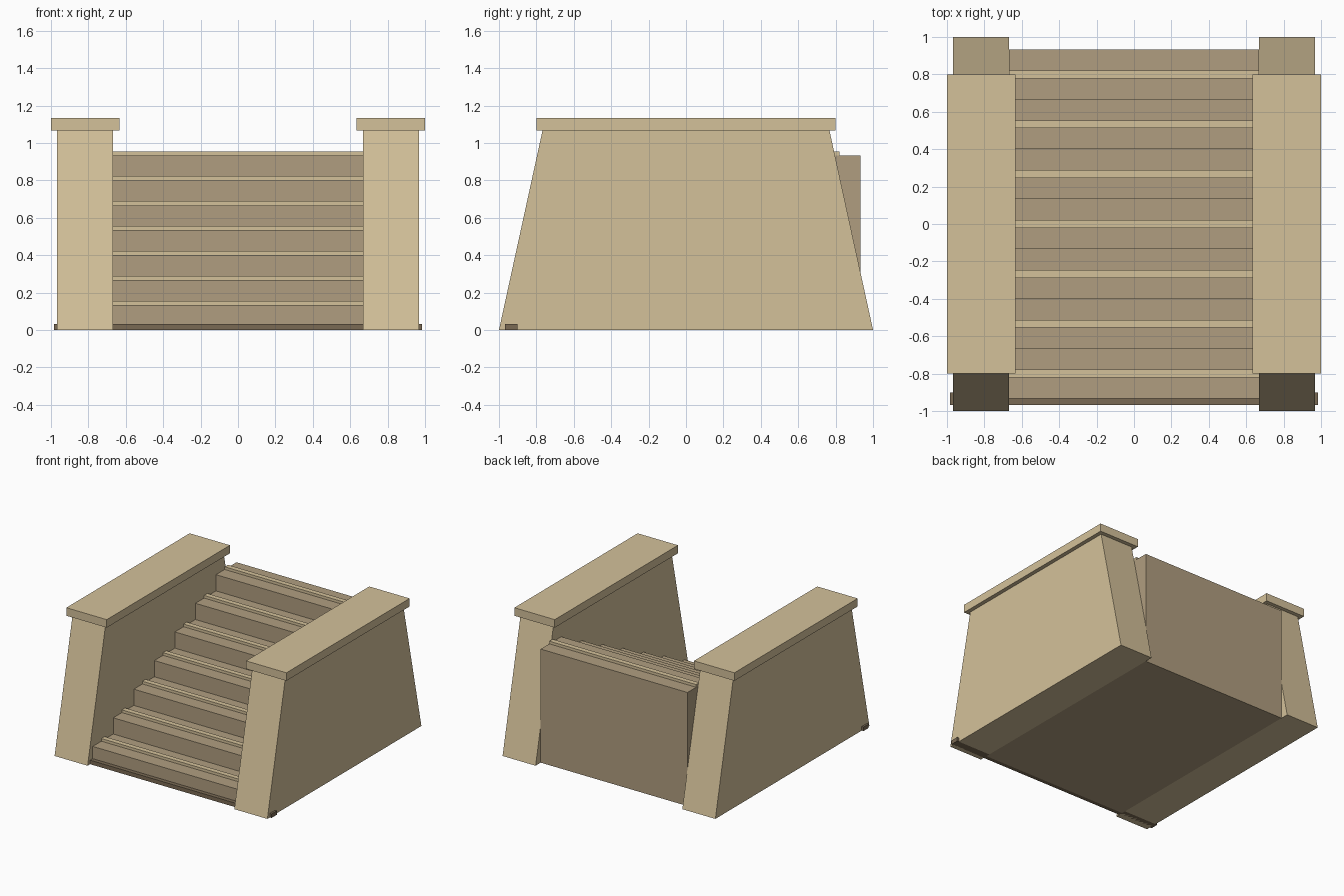
import bpy, bmesh

if "Cube" in bpy.data.objects:
    bpy.data.objects.remove(bpy.data.objects["Cube"])


def material(name, rgb):
    lin = [((c / 255 + 0.055) / 1.055) ** 2.4 for c in rgb]
    m = bpy.data.materials.new(name)
    m.diffuse_color = (*lin, 1)
    m.use_nodes = True
    m.node_tree.nodes["Principled BSDF"].inputs["Base Color"].default_value = m.diffuse_color
    return m


SANDSTONE = material("light sandstone", (212, 193, 154))
STEP_STONE = material("worn brown stone", (176, 158, 128))
DARK_STONE = material("dark base stone", (122, 106, 84))


def extrude_x(name, profile, x0, x1, mat):
    """Solid made from a (y, z) outline pulled along x."""
    bm = bmesh.new()
    face = bm.faces.new([bm.verts.new((x0, y, z)) for y, z in profile])
    new = bmesh.ops.extrude_face_region(bm, geom=[face])["geom"]
    verts = [v for v in new if isinstance(v, bmesh.types.BMVert)]
    bmesh.ops.translate(bm, verts=verts, vec=(x1 - x0, 0, 0))
    bmesh.ops.recalc_face_normals(bm, faces=bm.faces)
    mesh = bpy.data.meshes.new(name)
    bm.to_mesh(mesh)
    bm.free()
    mesh.materials.append(mat)
    obj = bpy.data.objects.new(name, mesh)
    bpy.context.collection.objects.link(obj)
    return obj


def box(name, x0, x1, y0, y1, z0, z1, mat):
    return extrude_x(name, [(y0, z0), (y1, z0), (y1, z1), (y0, z1)], x0, x1, mat)


STEPS, RISE, RUN, HALF = 7, 0.1333, 0.2667, 0.667
FRONT = -STEPS * RUN / 2

# Solid flight of steps
outline = [(-FRONT, 0), (FRONT, 0)]
for i in range(STEPS):
    outline += [(FRONT + i * RUN, (i + 1) * RISE),
                (FRONT + (i + 1) * RUN, (i + 1) * RISE)]
# The first riser starts at the floor; each tread ends below the next riser
extrude_x("stair_flight", outline, -HALF, HALF, STEP_STONE)

# Raised strip along the middle of every tread
for i in range(STEPS):
    y, z = FRONT + (i + 0.5) * RUN, (i + 1) * RISE
    box(f"tread_strip_{i + 1}", -HALF, HALF, y - 0.021, y + 0.021, z, z + 0.022, SANDSTONE)

# Sloped side walls with overhanging caps
for side, s in (("left", -1), ("right", 1)):
    extrude_x(f"{side}_wall", [(-1, 0), (1, 0), (0.767, 1.067), (-0.767, 1.067)],
              s * HALF, s * 0.967, SANDSTONE)
    box(f"{side}_wall_cap", s * 0.633, s * 1.0, -0.8, 0.8, 1.067, 1.133, SANDSTONE)

# Low sill at the foot of the stairs
box("foot_sill", -0.983, 0.983, -0.967, -0.9, 0, 0.033, DARK_STONE)
